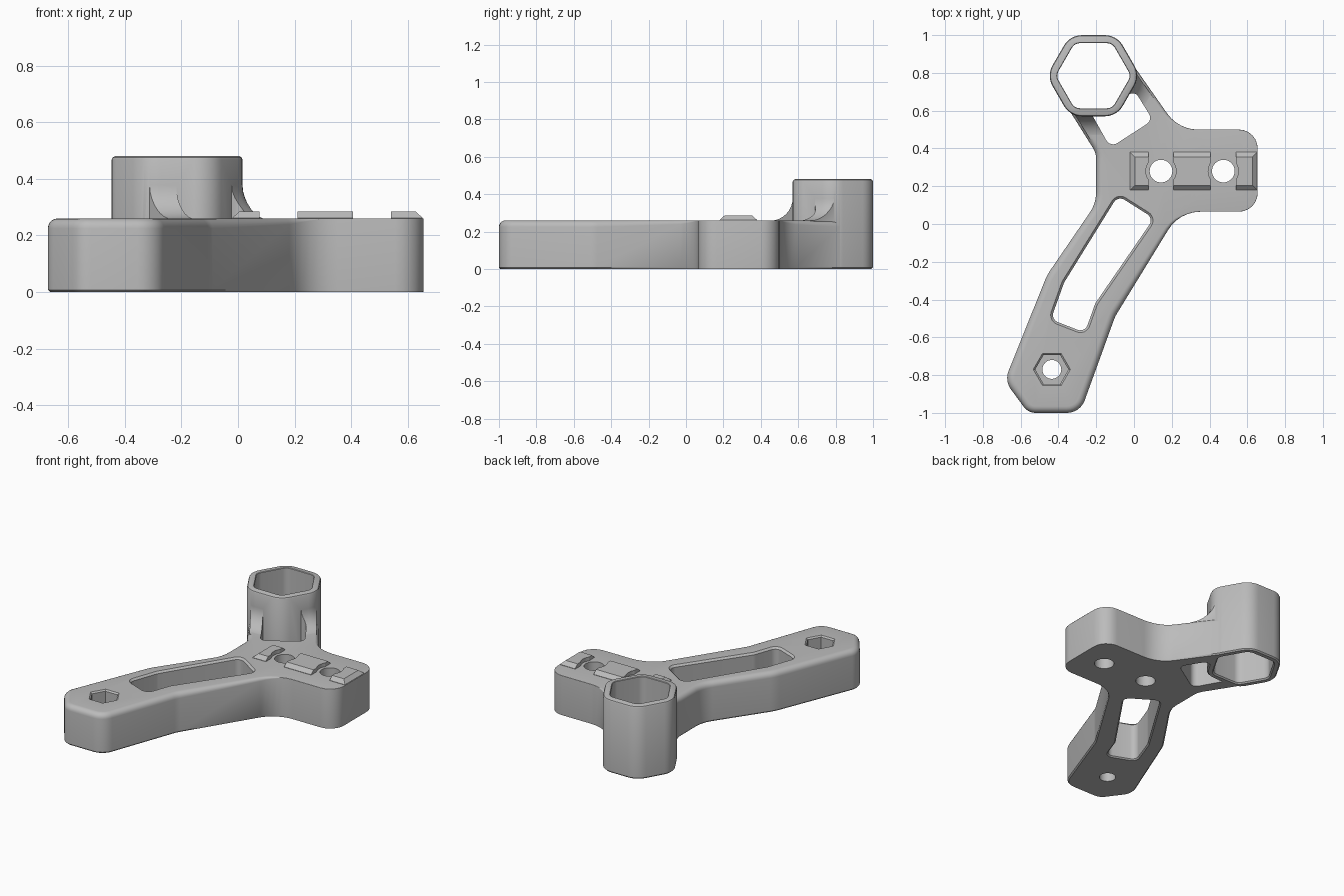
import bpy, bmesh
from math import sin, cos, tan, pi, radians
from mathutils import Vector

cube = bpy.data.objects.get("Cube")
if cube:
    bpy.data.objects.remove(cube)

grey = bpy.data.materials.new("plain grey")
grey.use_nodes = True
COLOUR = (0.5, 0.5, 0.5, 1)
grey.diffuse_color = COLOUR
grey.node_tree.nodes["Principled BSDF"].inputs["Base Color"].default_value = COLOUR


def rounded(corners, steps=6):
    """Closed outline from (x, y, radius) corners."""
    out = []
    for i, (x, y, r) in enumerate(corners):
        p = Vector((x, y))
        a = (Vector(corners[i - 1][:2]) - p).normalized()
        b = (Vector(corners[(i + 1) % len(corners)][:2]) - p).normalized()
        if r == 0:
            out.append(p)
            continue
        half = a.angle(b) / 2
        centre = p + (a + b).normalized() * (r / sin(half))
        start = p + a * (r / tan(half)) - centre
        end = p + b * (r / tan(half)) - centre
        sweep = start.angle(end)
        for k in range(steps + 1):
            t = k / steps
            out.append(centre + (start * sin((1 - t) * sweep) + end * sin(t * sweep)) / sin(sweep))
    return out


def polygon(x, y, radius, sides, corner=0):
    pts = [(x + radius * cos(2 * pi * k / sides), y + radius * sin(2 * pi * k / sides), corner)
           for k in range(sides)]
    return rounded(pts)


def inset(pts, amount):
    """Move an anticlockwise outline inwards; amount may depend on the point."""
    out = []
    for i, p in enumerate(pts):
        d1 = (p - pts[i - 1]).normalized()
        d2 = (pts[(i + 1) % len(pts)] - p).normalized()
        n1, n2 = Vector((-d1.y, d1.x)), Vector((-d2.y, d2.x))
        out.append(p + (n1 + n2) / (1 + n1.dot(n2)) * amount(p))
    return out


def prism(name, pts, layers, rim_scale=lambda p: 1, top=None):
    """Stack of (z, inset) layers over an outline, capped at both ends."""
    bm = bmesh.new()
    rings = []
    for z, d in layers:
        ring = inset(pts, lambda p: d * rim_scale(p))
        height = [z if top is None or z < top[0] else top[1] - rim_scale(p) * (top[1] - z) for p in pts]
        rings.append([bm.verts.new((q.x, q.y, h)) for q, h in zip(ring, height)])
    n = len(pts)
    for lo, hi in zip(rings, rings[1:]):
        for i in range(n):
            j = (i + 1) % n
            bm.faces.new((lo[i], lo[j], hi[j], hi[i]))
    bm.faces.new(rings[0][::-1])
    bm.faces.new(rings[-1])
    bmesh.ops.recalc_face_normals(bm, faces=bm.faces)
    me = bpy.data.meshes.new(name)
    bm.to_mesh(me)
    bm.free()
    me.materials.append(grey)
    ob = bpy.data.objects.new(name, me)
    bpy.context.collection.objects.link(ob)
    return ob


def combine(target, tool, operation):
    """Apply a boolean and discard the tool."""
    mod = target.modifiers.new("join", 'BOOLEAN')
    mod.operation, mod.object, mod.solver = operation, tool, 'EXACT'
    bpy.context.view_layer.update()
    me = bpy.data.meshes.new_from_object(target.evaluated_get(bpy.context.evaluated_depsgraph_get()))
    target.modifiers.clear()
    target.data = me
    bpy.data.objects.remove(tool)


def cutter(pts, low=-0.1, high=0.6, rim=None, flare=0.012):
    """Through cutter, widened at the surface height rim and at the base."""
    layers = [(low, 0), (high, 0)]
    if rim:
        layers = [(-0.01, -0.018), (0.008, 0), (rim - flare, 0), (rim, -flare), (rim + 0.02, -flare)]
    if low > 0 and rim:
        layers[:2] = [(low, 0)]
    return prism("cutter", pts, layers)


# Body plate: foot, long arm, mounting pad and short arm
outline = rounded([
    (-.56, -1, .08), (-.285, -1, .1), (-.10, -.49, .2), (.24, .065, .2), (.655, .065, .1),
    (.655, .5, .1), (.235, .5, .2), (-.01, .85, 0), (-.25, .8, 0), (-.36, .63, 0),
    (-.2, .375, .12), (-.2, .11, .2), (-.46, -.27, .3), (-.685, -.83, .1)])
T, B = 0.26, 0.035
rim = [(T - B + B * sin(a), B * (1 - cos(a))) for a in (k * pi / 10 for k in range(6))]
fade = lambda p: min(1, max(0.06, (0.3 - p.x) / 0.2))
body = prism("body_plate", outline, [(0, .008), (.008, 0)] + rim, fade, (0.1, T))

# Openings in the arms
slot = rounded([(-.44, -.505, .04), (-.26, -.575, .04), (-.205, -.42, .08), (.105, .03, .04),
                (-.085, .15, .04), (-.37, -.31, .08)])
window = rounded([(-.26, .645, .03), (-.125, .405, .04), (.1, .55, .04), (.01, .695, .03)])
combine(body, cutter(slot, rim=T), 'DIFFERENCE')
combine(body, cutter(window), 'DIFFERENCE')

# Curved webs rising from the short arm to the socket
HX, HY = -.215, .785
hexagon = polygon(HX, HY, .248, 6, .11)
R = 0.12
curve = [(.378 - R * cos(a), -R * (1 - sin(a))) for a in (k * pi / 16 for k in range(9))]
webs = prism("webs", hexagon, [(.2, -R)] + curve + [(.385, .03)])
combine(webs, prism("clip", outline, [(-.1, .012), (.6, .012)]), 'INTERSECT')
combine(webs, cutter(window), 'DIFFERENCE')
combine(body, webs, 'UNION')

# Hexagonal socket tube
socket = prism("socket", hexagon, [(0, .008), (.008, 0), (.468, 0), (.476, .004), (.48, .012)])
combine(body, socket, 'UNION')
combine(body, cutter(polygon(HX, HY, .199, 6, .05), rim=.485, flare=.008), 'DIFFERENCE')

# Nut pocket and bolt holes
FX, FY = -.435, -.77
combine(body, cutter(polygon(FX, FY, .088, 6), low=.15, rim=T, flare=.009), 'DIFFERENCE')
combine(body, cutter(polygon(FX, FY, .05, 32)), 'DIFFERENCE')
HOLES = (.143, .473)
for x in HOLES:
    combine(body, cutter(polygon(x, .28, .06, 32)), 'DIFFERENCE')

# Locating rail, split around the bolt holes
rail = prism("locating_rail", rounded([(-.02, .18, 0), (.652, .18, 0), (.652, .38, 0), (-.02, .38, 0)]),
             [(.255, 0), (.262, 0), (.285, .025)])
for x in HOLES:
    gap = rounded([(x - .067, .1, 0), (x + .067, .1, 0), (x + .067, .5, 0), (x - .067, .5, 0)])
    combine(rail, cutter(gap), 'DIFFERENCE')
    combine(rail, cutter(polygon(x, .28, .08, 32)), 'DIFFERENCE')

# Smooth shading with sharp edges kept
for ob, angle in ((body, 30), (rail, 20)):
    bpy.ops.object.select_all(action='DESELECT')
    ob.select_set(True)
    bpy.context.view_layer.objects.active = ob
    bpy.ops.object.shade_smooth_by_angle(angle=radians(angle))
